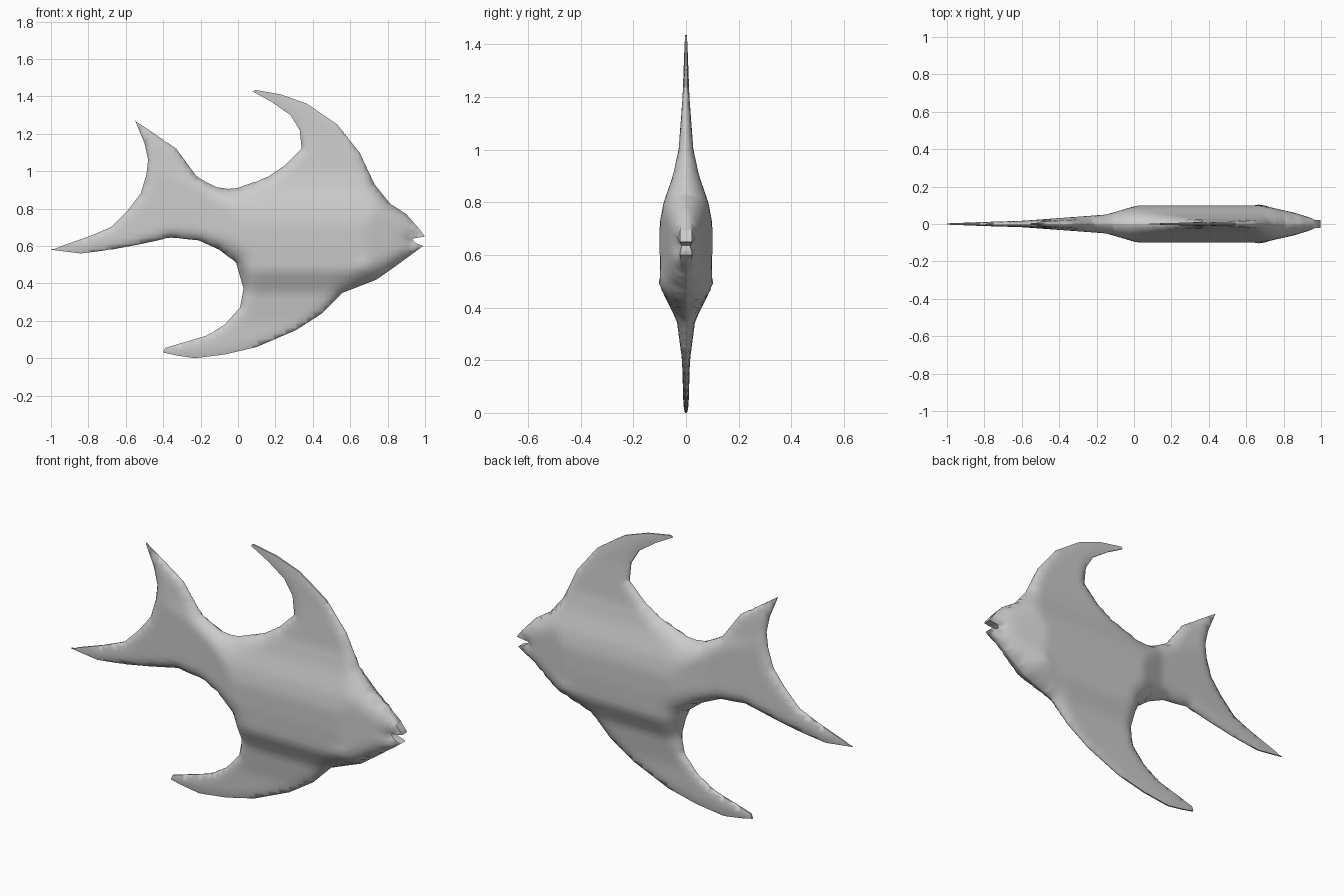
import bpy
import bmesh
from math import exp, sqrt
from mathutils import Vector
from mathutils.geometry import intersect_point_line

cube = bpy.data.objects.get("Cube")
if cube:
    bpy.data.objects.remove(cube)

# Side outline (x, z), one run of points for each region
forehead = [(1, .65), (.97, .69), (.9, .77), (.81, .83), (.73, .93)]
dorsal_fin = [(.65, 1.1), (.53, 1.25), (.37, 1.36), (.23, 1.41), (.09, 1.435), (.08, 1.425),
              (.18, 1.37), (.28, 1.3), (.33, 1.22), (.34, 1.12), (.25, 1.03), (.16, .97)]
tail_root_top = [(0, .91), (-.05, .905), (-.12, .915), (-.22, .97)]
tail_fin = [(-.33, 1.12), (-.55, 1.27), (-.5, 1.15), (-.48, 1.06), (-.49, .98), (-.52, .88),
            (-.59, .79), (-.68, .7), (-.8, .65), (-1, .58), (-.84, .56), (-.68, .58), (-.52, .61)]
tail_root_bottom = [(-.36, .645), (-.21, .63), (-.1, .58), (-.01, .51)]
lower_fin = [(.03, .37), (.01, .27), (-.07, .18), (-.17, .12), (-.39, .055), (-.4, .03),
             (-.33, .015), (-.23, 0), (-.07, .02), (.1, .06), (.31, .15), (.45, .24)]
chin_and_mouth = [(.56, .35), (.74, .42), (.84, .49), (.99, .6), (.95, .615), (.93, .635), (.945, .642)]
outline = [Vector(p) for p in forehead + dorsal_fin + tail_root_top + tail_fin
           + tail_root_bottom + lower_fin + chin_and_mouth]

# Half thickness along the length and along the height
along = [(-1, .005), (-.6, .017), (-.15, .05), (.02, .1), (.68, .1), (.85, .062), (1, .025)]
upward = [(0, .009), (.2, .015), (.35, .035), (.47, .094), (.6, .1), (.72, .1),
          (.8, .085), (.9, .05), (1, .028), (1.2, .013), (1.44, .004)]


def interpolate(table, t):
    for (a, u), (b, v) in zip(table, table[1:]):
        if t <= b:
            return u + (v - u) * max(0, t - a) / (b - a)
    return table[-1][1]


def edge_distance(p):
    best = 9
    for a, b in zip(outline, outline[1:] + outline[:1]):
        q, f = intersect_point_line(p, a, b)
        f = min(1, max(0, f))
        best = min(best, (p - a.lerp(b, f)).length)
    return best


def half_thickness(x, z):
    full = min(interpolate(along, x), interpolate(upward, z))
    reach = .02 + full
    d = min(1, edge_distance(Vector((x, z))) / reach)
    h = full * sqrt(1 - (1 - d) ** 2)
    # small folded belly fin behind the cheek
    fold = exp(-((x - .67) / .05) ** 2 - ((z - .485 - (x - .67) * .4) / .025) ** 2)
    # blunt lips, thin rim elsewhere
    rim = .004 if x < .9 else .004 + .018 * min(1, (x - .9) / .05)
    return max(h, rim) + .014 * fold * d


# Flat sheet cut into a grid
bm = bmesh.new()
bm.faces.new([bm.verts.new((p.x, 0, p.y)) for p in outline])


def slice_sheet(start, stop, step, axis):
    t = start
    while t < stop:
        bmesh.ops.bisect_plane(bm, geom=bm.verts[:] + bm.edges[:] + bm.faces[:],
                               plane_co=axis * t, plane_no=axis, dist=.0005)
        t += step


slice_sheet(-.983, 1, .03, Vector((1, 0, 0)))
slice_sheet(.013, 1.43, .03, Vector((0, 0, 1)))
bmesh.ops.remove_doubles(bm, verts=bm.verts[:], dist=.004)

# Swell the sheet into two mirrored flanks joined by the rim
depth = {v: half_thickness(v.co.x, v.co.z) for v in bm.verts}
near = list(bm.verts)
result = bmesh.ops.extrude_face_region(bm, geom=bm.faces[:], use_keep_orig=True)
far = [g for g in result["geom"] if isinstance(g, bmesh.types.BMVert)]
for v in far:
    v.co.y = half_thickness(v.co.x, v.co.z)
for v in near:
    v.co.y = -depth[v]
bmesh.ops.triangulate(bm, faces=[f for f in bm.faces if len(f.verts) > 4])
bmesh.ops.recalc_face_normals(bm, faces=bm.faces[:])

mesh = bpy.data.meshes.new("fish_body")
bm.to_mesh(mesh)
bm.free()
fish = bpy.data.objects.new("fish_body", mesh)
bpy.context.collection.objects.link(fish)

# Plain grey skin
grey = bpy.data.materials.new("plain_grey")
grey.use_nodes = True
colour = (.6, .6, .6, 1)
grey.diffuse_color = colour
grey.node_tree.nodes["Principled BSDF"].inputs["Base Color"].default_value = colour
mesh.materials.append(grey)

bpy.context.view_layer.objects.active = fish
fish.select_set(True)
bpy.ops.object.shade_smooth_by_angle(angle=1.2)
